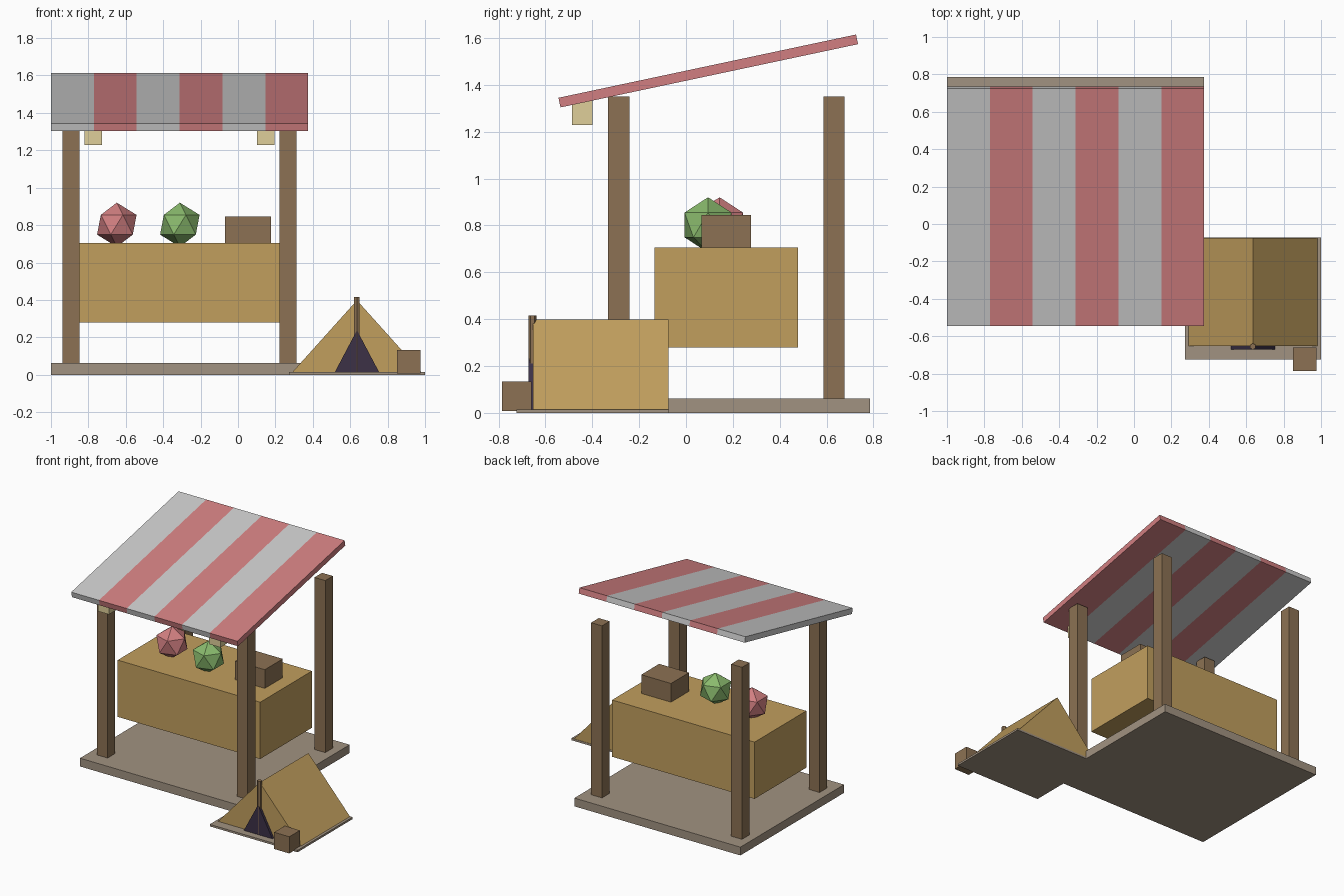
import bpy, bmesh
from math import radians, cos, sin
from mathutils import Matrix, Vector

if "Cube" in bpy.data.objects:
    bpy.data.objects.remove(bpy.data.objects["Cube"])


def material(name, rgb):
    m = bpy.data.materials.new(name)
    m.diffuse_color = (*[(c / 255) ** 2.2 for c in rgb], 1)
    m.use_nodes = True
    m.node_tree.nodes["Principled BSDF"].inputs["Base Color"].default_value = m.diffuse_color
    return m


WOOD = material("wood", (139, 113, 84))
PLANK = material("plank", (160, 145, 128))
TAN = material("tan", (192, 157, 94))
RED = material("red", (208, 126, 128))
GREEN = material("green", (136, 184, 108))
CREAM = material("cream", (222, 206, 152))
DARK = material("dark", (62, 52, 72))


def finish(name, bm, mat=None):
    bmesh.ops.recalc_face_normals(bm, faces=bm.faces)
    mesh = bpy.data.meshes.new(name)
    bm.to_mesh(mesh)
    bm.free()
    obj = bpy.data.objects.new(name, mesh)
    bpy.context.collection.objects.link(obj)
    if mat:
        mesh.materials.append(mat)
    return obj


def box(name, x, y, z, mat=None):
    """Box from (min, max) pairs."""
    bm = bmesh.new()
    bmesh.ops.create_cube(bm, size=1)
    lo, hi = Vector((x[0], y[0], z[0])), Vector((x[1], y[1], z[1]))
    bmesh.ops.scale(bm, vec=hi - lo, verts=bm.verts)
    bmesh.ops.translate(bm, vec=(lo + hi) / 2, verts=bm.verts)
    return finish(name, bm, mat)


def wedge(name, cx, half, y, z, mat):
    """Triangular prism running along y."""
    bm = bmesh.new()
    pts = [(cx - half, z[0]), (cx + half, z[0]), (cx, z[1])]
    face = bm.faces.new([bm.verts.new((px, y[0], pz)) for px, pz in pts])
    ext = bmesh.ops.extrude_face_region(bm, geom=[face])
    moved = [v for v in ext["geom"] if isinstance(v, bmesh.types.BMVert)]
    bmesh.ops.translate(bm, vec=(0, y[1] - y[0], 0), verts=moved)
    return finish(name, bm, mat)


def ball(name, loc, r, mat):
    bm = bmesh.new()
    bmesh.ops.create_icosphere(bm, subdivisions=1, radius=r,
                               matrix=Matrix.Translation(loc))
    return finish(name, bm, mat)


CX, CY = -0.3125, 0.172  # stall centre

# Stall floor, posts and counter
box("stall_floor", (-1, 0.375), (-0.441, 0.785), (0, 0.062), PLANK)
for sx, side in ((-1, "left"), (1, "right")):
    for sy, end in ((-1, "front"), (1, "back")):
        px, py = CX + sx * 0.58, CY + sy * 0.459
        box(f"{end}_{side}_post", (px - 0.045, px + 0.045),
            (py - 0.045, py + 0.045), (0.062, 1.35), WOOD)
box("counter", (CX - 0.59, CX + 0.59), (CY - 0.306, CY + 0.306), (0.28, 0.705), TAN)

# Sloping striped awning
w = 1.375 / 6
for i in range(6):
    s = box(f"awning_stripe_{i + 1}", (-1 + i * w, -1 + (i + 1) * w),
            (-0.649, 0.649), (-0.021, 0.021), RED if i % 2 else None)
    s.location = (0, 0.095, 1.459)
    s.rotation_euler.x = radians(12)

# Lanterns under the front of the awning
for sx, side in ((-1, "left"), (1, "right")):
    px = CX + sx * 0.461
    box(f"{side}_lantern", (px - 0.046, px + 0.046), (-0.487, -0.398),
        (1.228, 1.335), CREAM)

# Goods on the counter
ball("red_fruit", (-0.648, 0.143, 0.802), 0.118, RED)
ball("green_fruit", (-0.311, 0.094, 0.802), 0.118, GREEN)
box("counter_crate", (-0.07, 0.176), (0.066, 0.278), (0.705, 0.845), WOOD)

# Tent with groundsheet, doorway, pole and crate
TX = 0.636
box("groundsheet", (0.273, 1.0), (-0.724, -0.073), (0, 0.015), PLANK)
wedge("tent", TX, 0.346, (-0.652, -0.075), (0.013, 0.398), TAN)
wedge("tent_doorway", TX, 0.118, (-0.671, -0.65), (0.015, 0.238), DARK)
bm = bmesh.new()
bmesh.ops.create_cone(bm, cap_ends=True, segments=6, radius1=0.017, radius2=0.017,
                      depth=0.4, matrix=Matrix.Translation((TX, -0.655, 0.215)))
finish("tent_pole", bm, WOOD)
box("tent_crate", (0.849, 0.975), (-0.785, -0.66), (0.008, 0.133), WOOD)
